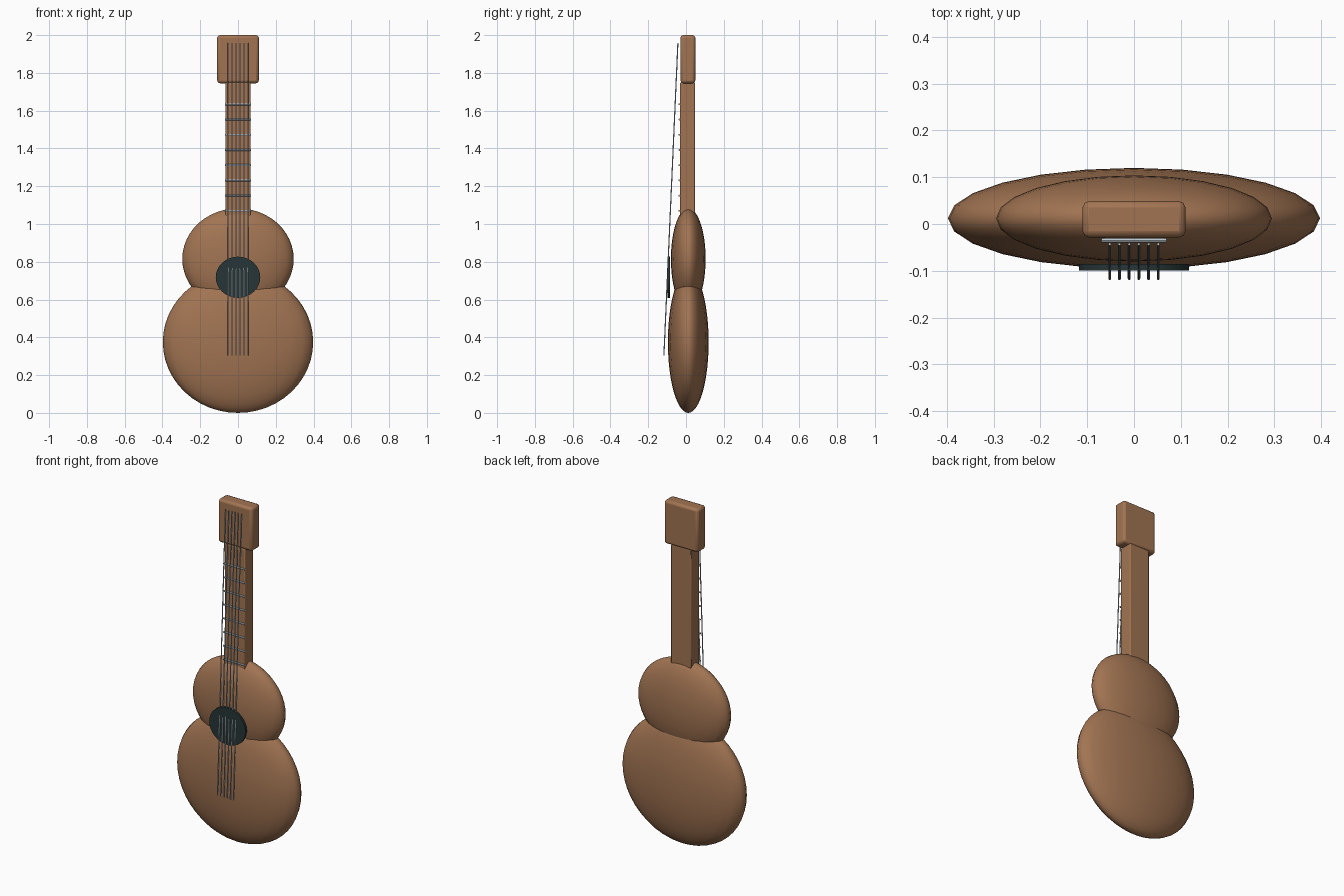
import bpy, math
from mathutils import Vector

if "Cube" in bpy.data.objects:
    bpy.data.objects.remove(bpy.data.objects["Cube"])


def material(name, rgb):
    m = bpy.data.materials.new(name)
    m.diffuse_color = (*rgb, 1)
    m.use_nodes = True
    m.node_tree.nodes["Principled BSDF"].inputs["Base Color"].default_value = m.diffuse_color
    return m


wood = material("warm wood", (0.36, 0.175, 0.085))
dark = material("dark sound hole", (0.02, 0.036, 0.038))
steel = material("steel", (0.5, 0.56, 0.61))


def finish(name, mat, smooth=True):
    ob = bpy.context.object
    ob.name = name
    ob.data.materials.append(mat)
    bpy.ops.object.transform_apply(location=False, rotation=False, scale=True)
    if smooth:
        bpy.ops.object.shade_smooth_by_angle(angle=math.radians(40))
    return ob


def ellipsoid(name, centre, radii):
    bpy.ops.mesh.primitive_uv_sphere_add(segments=24, ring_count=24, location=centre)
    ob = bpy.context.object
    ob.scale = radii
    finish(name, wood, False)
    bpy.ops.object.shade_smooth()


def box(name, lo, hi, bevel):
    lo, hi = Vector(lo), Vector(hi)
    bpy.ops.mesh.primitive_cube_add(size=1, location=(lo + hi) / 2)
    bpy.context.object.scale = hi - lo
    ob = finish(name, wood, False)
    mod = ob.modifiers.new("rounded edges", 'BEVEL')
    mod.width, mod.segments = bevel, 2
    bpy.ops.object.shade_smooth_by_angle(angle=math.radians(40))


def rod(name, a, b, radius, mat, sides):
    a, b = Vector(a), Vector(b)
    bpy.ops.mesh.primitive_cylinder_add(vertices=sides, radius=radius,
                                        depth=(b - a).length, location=(a + b) / 2)
    bpy.context.object.rotation_euler = (b - a).to_track_quat('Z', 'Y').to_euler()
    return finish(name, mat)


# body: two overlapping flattened bouts
ellipsoid("lower_body", (0, 0.012, 0.375), (0.398, 0.108, 0.375))
ellipsoid("upper_body", (0, 0.012, 0.815), (0.295, 0.092, 0.268))

# neck and head
box("neck", (-0.066, -0.031, 1.04), (0.066, 0.047, 1.75), 0.005)
box("head", (-0.11, -0.029, 1.745), (0.11, 0.049, 2.0), 0.014)

# sound hole: thin, slightly oval disc on the front
bpy.ops.mesh.primitive_cylinder_add(vertices=32, radius=1, depth=1,
                                    location=(0, -0.0925, 0.718),
                                    rotation=(math.pi / 2, 0, 0))
bpy.context.object.scale = (0.118, 0.109, 0.013)
finish("sound_hole", dark)

# frets across the neck
for i in range(8):
    z = 1.07 + i * 0.0805
    rod(f"fret_{i + 1}", (-0.069, -0.035, z), (0.069, -0.035, z), 0.005, steel, 8)

# six strings, slanting away from the body
for i in range(6):
    x = (i - 2.5) * 0.0208
    rod(f"string_{i + 1}", (x, -0.117, 0.305), (x, -0.043, 1.957), 0.003, steel, 8)
